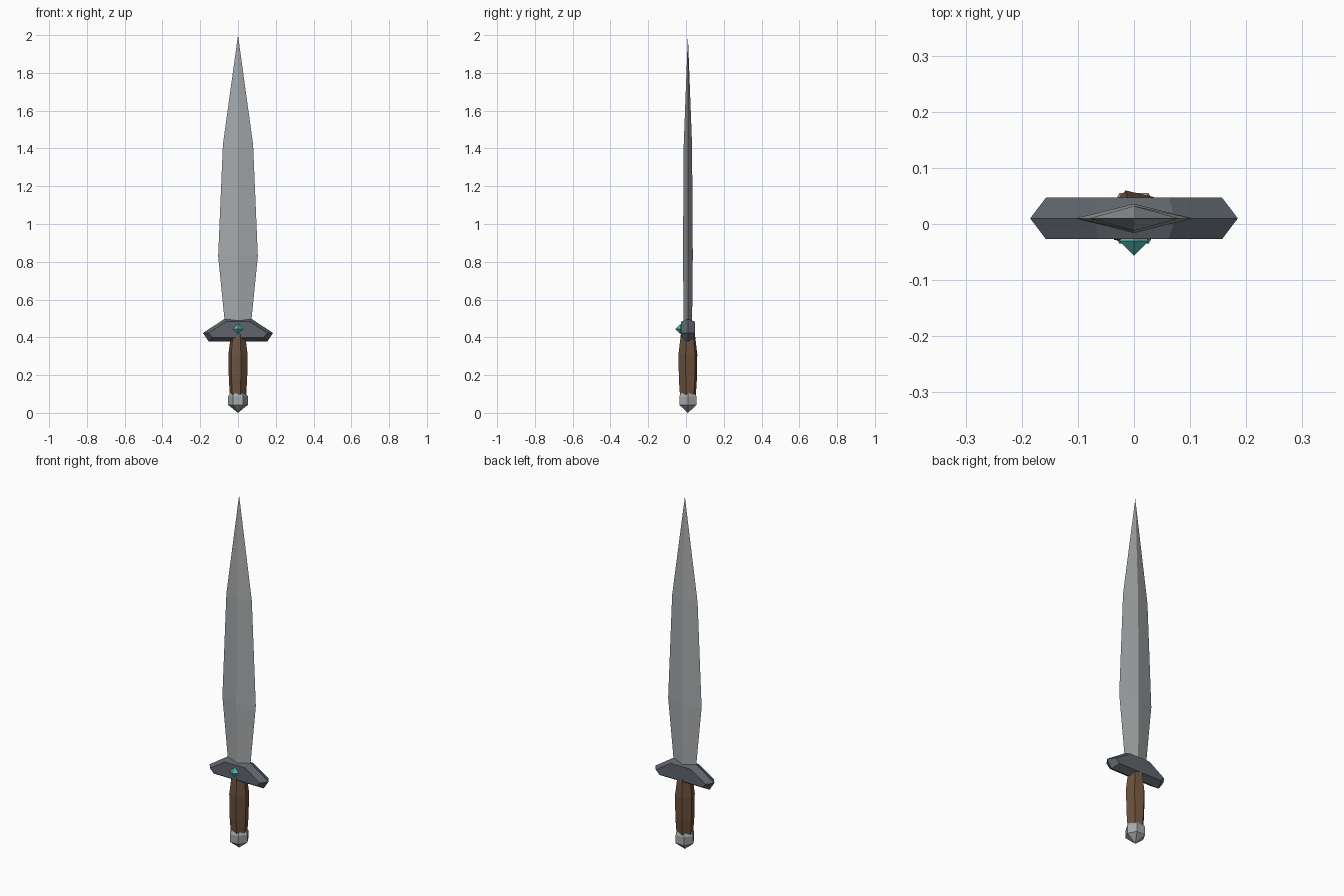
import bpy
from math import cos, sin, radians

cube = bpy.data.objects.get("Cube")
if cube:
    bpy.data.objects.remove(cube, do_unlink=True)

MID_Y = 0.01  # depth of the sword's centre plane


def material(name, colour):
    mat = bpy.data.materials.new(name)
    mat.use_nodes = True
    mat.diffuse_color = (*colour, 1)
    bsdf = mat.node_tree.nodes["Principled BSDF"]
    bsdf.inputs["Base Color"].default_value = (*colour, 1)
    return mat


def loft(name, rings, mat):
    """Skin equal-length rings of points; a one-point ring closes to a tip."""
    verts, faces, rows = [], [], []
    for ring in rings:
        rows.append(range(len(verts), len(verts) + len(ring)))
        verts += ring
    n = max(map(len, rings))
    for a, b in zip(rows, rows[1:]):
        for i in range(n):
            j = (i + 1) % n
            if len(a) == 1:
                faces.append((a[0], b[j], b[i]))
            elif len(b) == 1:
                faces.append((a[i], a[j], b[0]))
            else:
                faces.append((a[i], a[j], b[j], b[i]))
    if len(rows[0]) > 1:
        faces.append(tuple(reversed(rows[0])))
    if len(rows[-1]) > 1:
        faces.append(tuple(rows[-1]))
    mesh = bpy.data.meshes.new(name)
    mesh.from_pydata(verts, [], faces)
    mesh.materials.append(mat)
    obj = bpy.data.objects.new(name, mesh)
    bpy.context.collection.objects.link(obj)
    return obj


def ring(z, rx, ry, sides=4, turn=0, y=MID_Y):
    if rx == 0:
        return [(0, y, z)]
    angles = [radians(turn + 360 * i / sides) for i in range(sides)]
    return [(rx * cos(a), y + ry * sin(a), z) for a in angles]


steel = material("steel", (0.38, 0.40, 0.41))
dark_iron = material("dark iron", (0.115, 0.13, 0.15))
wood = material("brown grip", (0.15, 0.085, 0.045))
teal = material("teal gem", (0.10, 0.50, 0.46))

# Blade: diamond section tapering to a point
loft("blade", [ring(z, rx, ry) for z, rx, ry in (
    (0.46, 0.068, 0.022), (0.83, 0.105, 0.026),
    (1.42, 0.08, 0.022), (2.0, 0, 0))], steel)

# Guard: wide outline at the ridge, smaller outlines on front and back
def guard_outline(half, y):
    return [(x, y, z) for x, z in half] + [(-x, y, z) for x, z in reversed(half)]

face = ((0.135, 0.40), (0.157, 0.422), (0.062, 0.483))
ridge = ((0.155, 0.377), (0.185, 0.423), (0.073, 0.497))
loft("guard", [guard_outline(face, MID_Y - 0.037), guard_outline(ridge, MID_Y),
               guard_outline(face, MID_Y + 0.037)], dark_iron)

# Grip: six-sided handle, slightly turned and swollen in the middle
loft("grip", [ring(z, r, r, 6, -13) for z, r in (
    (0.08, 0.043), (0.18, 0.05), (0.31, 0.052), (0.44, 0.036))], wood)

# Pommel: six-sided cap with a pointed end
loft("pommel", [ring(z, r, r, 6) for z, r in (
    (0.0, 0), (0.042, 0.052), (0.088, 0.052), (0.105, 0.042))], steel)

# Gem: small octahedron set in the guard's front
loft("gem", [ring(z, r, r, y=-0.03) for z, r in (
    (0.417, 0), (0.444, 0.027), (0.471, 0))], teal)
